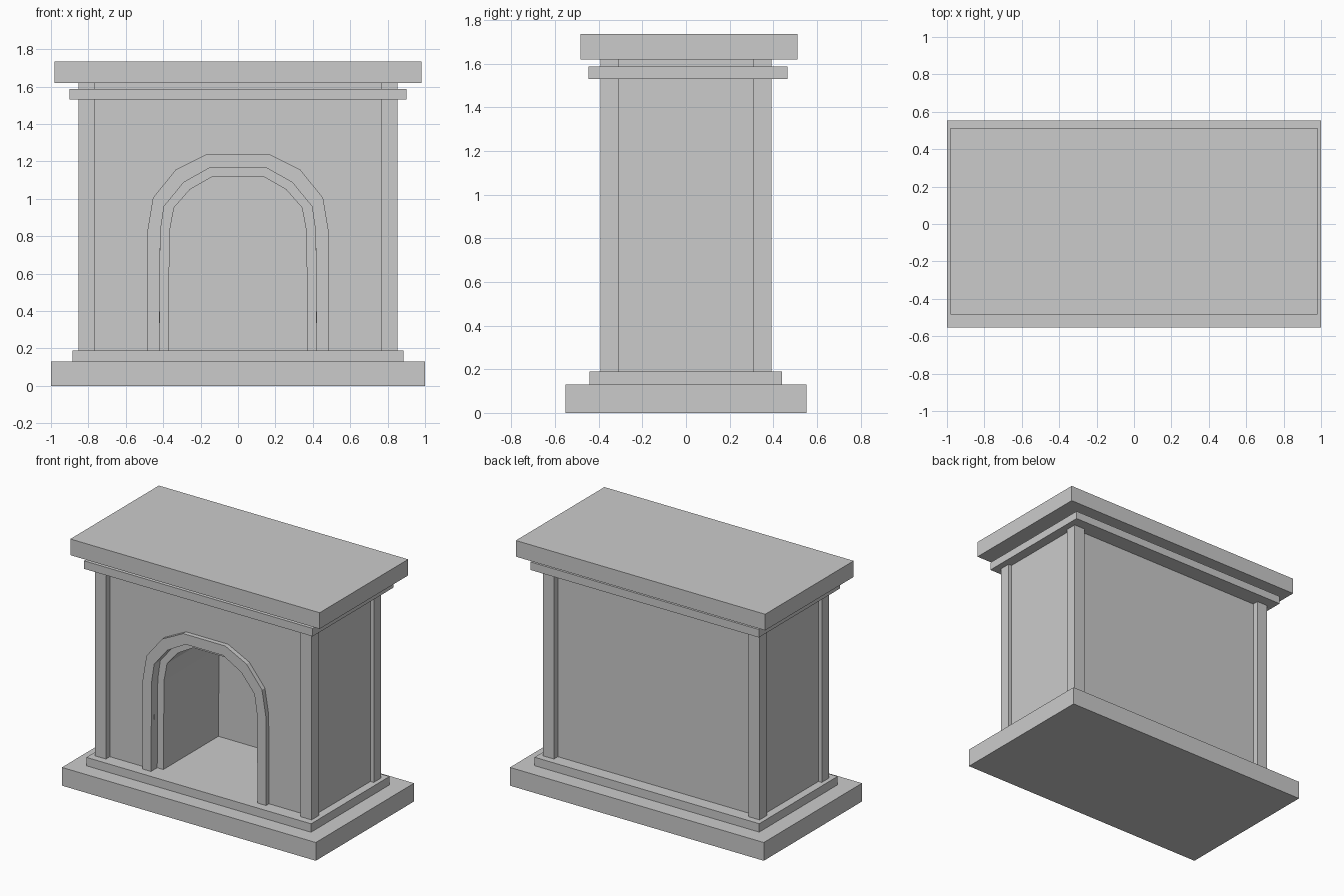
import bpy, bmesh

if "Cube" in bpy.data.objects:
    bpy.data.objects.remove(bpy.data.objects["Cube"])


def mesh_object(name, bm):
    bmesh.ops.recalc_face_normals(bm, faces=bm.faces)
    mesh = bpy.data.meshes.new(name)
    bm.to_mesh(mesh)
    bm.free()
    ob = bpy.data.objects.new(name, mesh)
    bpy.context.collection.objects.link(ob)
    return ob


def box(name, x0, x1, y0, y1, z0, z1):
    bm = bmesh.new()
    bmesh.ops.create_cube(bm, size=1)
    for v in bm.verts:
        v.co = ((x0 + x1) / 2 + v.co.x * (x1 - x0),
                (y0 + y1) / 2 + v.co.y * (y1 - y0),
                (z0 + z1) / 2 + v.co.z * (z1 - z0))
    return mesh_object(name, bm)


def mirrored(half):
    return half + [(-x, z) for x, z in reversed(half)]


def prism(name, profile, y0, y1):
    bm = bmesh.new()
    face = bm.faces.new([bm.verts.new((x, y0, z)) for x, z in profile])
    ext = bmesh.ops.extrude_face_region(bm, geom=[face])
    for v in ext["geom"]:
        if isinstance(v, bmesh.types.BMVert):
            v.co.y = y1
    return mesh_object(name, bm)


def cut(target, profile, y0, y1, name):
    cutter = prism(name, profile, y0, y1)
    cutter.hide_render = True
    cutter.hide_viewport = True
    mod = target.modifiers.new(name, 'BOOLEAN')
    mod.operation = 'DIFFERENCE'
    mod.solver = 'EXACT'
    mod.object = cutter


# Stepped hearth and mantel slabs
box("hearth_slab", -1, 1, -0.553, 0.553, 0, 0.13)
box("plinth", -0.885, 0.885, -0.442, 0.44, 0.13, 0.19)
box("mantel_moulding", -0.90, 0.90, -0.446, 0.466, 1.53, 1.587)
box("mantel_shelf", -0.982, 0.982, -0.484, 0.512, 1.62, 1.735)

# Arch outlines, left half from foot to crown (x, z)
outer = mirrored([(-0.487, 0.19), (-0.485, 0.825), (-0.455, 1.005),
                  (-0.332, 1.157), (-0.165, 1.24)])
middle = mirrored([(-0.42, 0.19), (-0.415, 0.825), (-0.395, 0.96),
                   (-0.29, 1.088), (-0.147, 1.168)])
inner = mirrored([(-0.372, 0.19), (-0.366, 0.825), (-0.342, 0.953),
                  (-0.257, 1.05), (-0.135, 1.12)])


def lowered(profile):
    # push the feet below the body so the opening cuts right through
    return [(x, 0.1 if z == 0.19 else z) for x, z in profile]


# Chimney body with stepped arched firebox
body = box("chimney_body", -0.828, 0.828, -0.347, 0.347, 0.19, 1.62)
cut(body, lowered(middle), -0.5, -0.31, "arch_step_cutter")
cut(body, lowered(inner), -0.6, 0.31, "firebox_cutter")

# Corner posts
for sx, side in ((-1, "left"), (1, "right")):
    for sy, end in ((-1, "front"), (1, "back")):
        xs = sorted((sx * 0.767, sx * 0.854))
        ys = sorted((sy * 0.308, sy * 0.391))
        box(f"{end}_{side}_post", *xs, *ys, 0.19, 1.62)

# Raised surround around the arch
bm = bmesh.new()
loops = [[bm.verts.new((x, y, z)) for x, z in prof]
         for prof, y in ((outer, -0.38), (middle, -0.38), (middle, -0.33), (outer, -0.33))]
for k in range(4):
    a, b = loops[k], loops[(k + 1) % 4]
    for i in range(len(a) - 1):
        bm.faces.new((a[i], a[i + 1], b[i + 1], b[i]))
for i in (0, -1):
    bm.faces.new([lp[i] for lp in loops])
mesh_object("arch_surround", bm)
